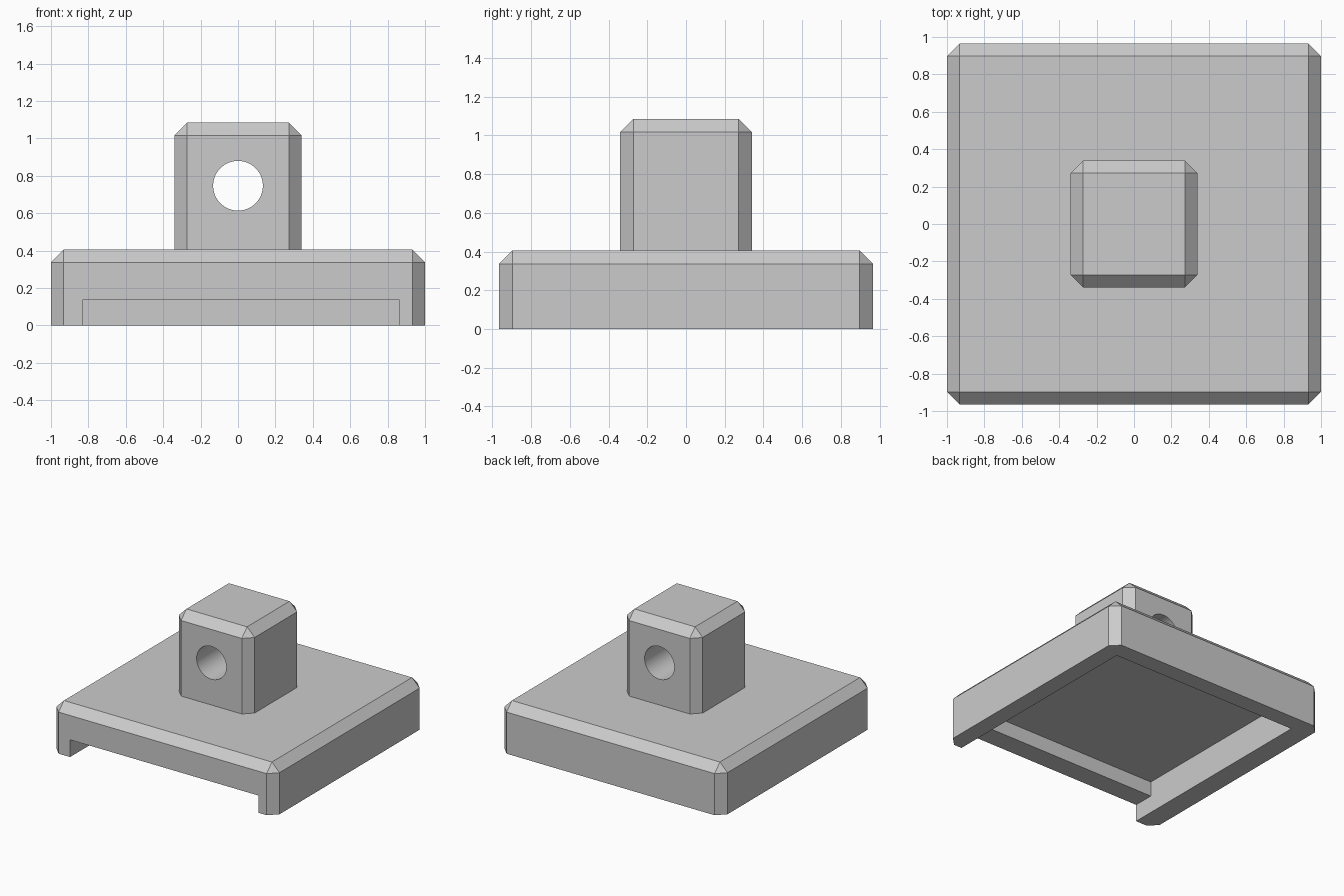
import bpy, bmesh, math
from mathutils import Matrix, Vector

if "Cube" in bpy.data.objects:
    bpy.data.objects.remove(bpy.data.objects["Cube"], do_unlink=True)

CHAMFER = 0.068
BASE_TOP = 0.405

grey = bpy.data.materials.new("plain_grey")
grey.use_nodes = True
GREY = (0.6, 0.6, 0.6, 1)
grey.diffuse_color = GREY
grey.node_tree.nodes["Principled BSDF"].inputs["Base Color"].default_value = GREY


def finish(bm, name):
    bmesh.ops.recalc_face_normals(bm, faces=bm.faces)
    mesh = bpy.data.meshes.new(name)
    bm.to_mesh(mesh)
    bm.free()
    mesh.materials.append(grey)
    obj = bpy.data.objects.new(name, mesh)
    bpy.context.collection.objects.link(obj)
    return obj


def box(name, low, high, chamfer=0):
    """Box between two corners; chamfers every edge except the bottom ones."""
    low, high = Vector(low), Vector(high)
    bm = bmesh.new()
    bmesh.ops.create_cube(bm, size=1)
    bmesh.ops.scale(bm, vec=high - low, verts=bm.verts)
    bmesh.ops.translate(bm, vec=(low + high) / 2, verts=bm.verts)
    if chamfer:
        edges = [e for e in bm.edges
                 if any(v.co.z > low.z + chamfer for v in e.verts)]
        bmesh.ops.bevel(bm, geom=edges, offset=chamfer, segments=1,
                        affect='EDGES', clamp_overlap=True)
    return finish(bm, name)


def cylinder_y(name, radius, length, z):
    bm = bmesh.new()
    turn = Matrix.Translation((0, 0, z)) @ Matrix.Rotation(math.pi / 2, 4, 'X')
    bmesh.ops.create_cone(bm, cap_ends=True, segments=64, radius1=radius,
                          radius2=radius, depth=length, matrix=turn)
    return finish(bm, name)


def combine(target, tool, operation):
    """Apply a boolean and remove the tool object."""
    mod = target.modifiers.new("combine", 'BOOLEAN')
    mod.operation = operation
    mod.solver = 'EXACT'
    mod.object = tool
    bpy.ops.object.select_all(action='DESELECT')
    target.select_set(True)
    bpy.context.view_layer.objects.active = target
    bpy.ops.object.modifier_apply(modifier=mod.name)
    bpy.data.objects.remove(tool, do_unlink=True)


# Chamfered base plate and the post standing on it
body = box("base_with_post", (-1, -0.965, 0), (1, 0.965, BASE_TOP), CHAMFER)
post = box("post", (-0.34, -0.34, BASE_TOP - 0.06), (0.34, 0.34, 1.085), CHAMFER)
combine(body, post, 'UNION')

# Round hole through the post, front to back
combine(body, cylinder_y("post_hole", 0.133, 1, 0.747), 'DIFFERENCE')

# Pocket under the base, and the lower notch opening it to the front
combine(body, box("pocket", (-0.83, -0.795, -0.1), (0.86, 0.825, 0.26)), 'DIFFERENCE')
combine(body, box("front_notch", (-0.83, -1.2, -0.1), (0.86, -0.5, 0.14)), 'DIFFERENCE')

# Smooth hole wall, crisp flat faces elsewhere
bpy.ops.object.shade_smooth_by_angle(angle=math.radians(20))
